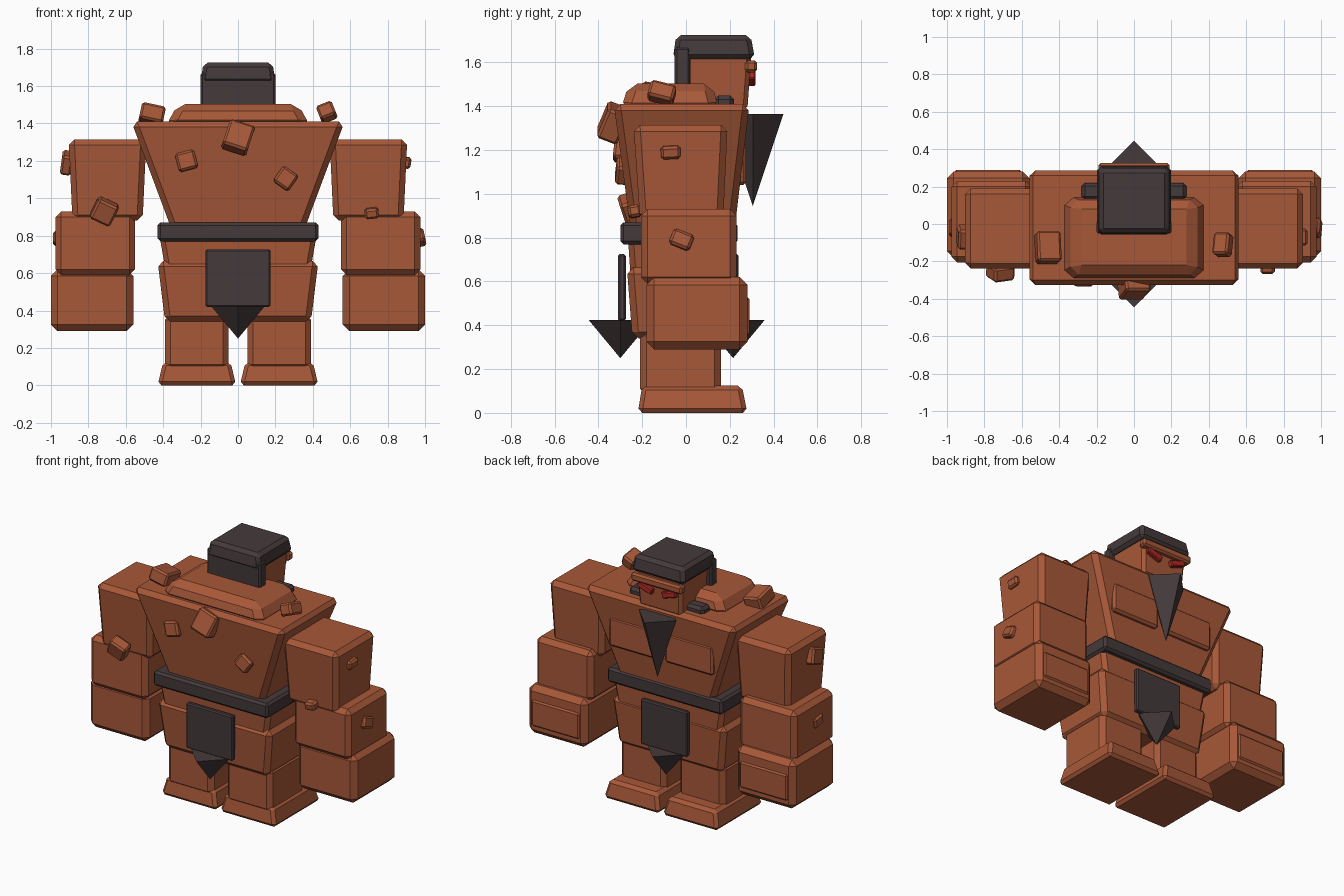
import bpy
import bmesh
from math import radians
from mathutils import Vector, Euler

cube = bpy.data.objects.get("Cube")
if cube:
    bpy.data.objects.remove(cube, do_unlink=True)


def material(name, color):
    m = bpy.data.materials.new(name)
    m.use_nodes = True
    m.diffuse_color = (*color, 1)
    m.node_tree.nodes["Principled BSDF"].inputs["Base Color"].default_value = (*color, 1)
    return m


CLAY = material("rust_clay", (0.39, 0.098, 0.040))
DARK = material("charcoal", (0.058, 0.041, 0.043))
RED = material("eye_red", (0.42, 0.022, 0.018))


def finish(name, bm, mat, bevel):
    if bevel:
        bmesh.ops.bevel(bm, geom=bm.edges[:], offset=bevel, segments=1,
                        profile=0.5, affect='EDGES', clamp_overlap=True)
    bmesh.ops.recalc_face_normals(bm, faces=bm.faces[:])
    mesh = bpy.data.meshes.new(name)
    bm.to_mesh(mesh)
    bm.free()
    mesh.materials.append(mat)
    ob = bpy.data.objects.new(name, mesh)
    bpy.context.collection.objects.link(ob)
    return ob


def block(name, x, y, z, mat=CLAY, bevel=0.03, low_x=None, low_y=None):
    """Chamfered box from ranges; low_x / low_y give a different bottom."""
    bm = bmesh.new()
    bmesh.ops.create_cube(bm, size=1)
    for v in bm.verts:
        low = v.co.z < 0
        rx = low_x if low and low_x else x
        ry = low_y if low and low_y else y
        v.co = (rx[v.co.x > 0], ry[v.co.y > 0], z[not low])
    return finish(name, bm, mat, bevel)


def pair(name, x, y, z, low_x=None, **kw):
    """The same block on the left (+x) and mirrored on the right."""
    def flip(r):
        return (-r[1], -r[0]) if r else None
    block("left_" + name, x, y, z, low_x=low_x, **kw)
    block("right_" + name, flip(x), y, z, low_x=flip(low_x), **kw)


def chunk(name, center, size, turn, mat=CLAY, bevel=0.012):
    """Small tilted block."""
    bm = bmesh.new()
    bmesh.ops.create_cube(bm, size=1)
    rot = Euler([radians(a) for a in turn]).to_matrix()
    for v in bm.verts:
        v.co = rot @ (v.co * Vector(size)) + Vector(center)
    return finish(name, bm, mat, bevel)


def spike(name, center_y, top, tip, radius):
    """Four-sided point hanging down, corners on the axes."""
    bm = bmesh.new()
    ring = [bm.verts.new((radius * dx, center_y + radius * dy, top))
            for dx, dy in ((1, 0), (0, 1), (-1, 0), (0, -1))]
    end = bm.verts.new((0, center_y, tip))
    bm.faces.new(ring)
    for i in range(4):
        bm.faces.new((ring[i], ring[i - 1], end))
    return finish(name, bm, DARK, 0)


# Torso
block("chest", (-0.57, 0.57), (-0.33, 0.29), (0.82, 1.41),
      low_x=(-0.35, 0.35), low_y=(-0.25, 0.22))
block("upper_back", (-0.32, 0.32), (-0.26, 0.12), (1.38, 1.505), bevel=0.04,
      low_x=(-0.39, 0.39), low_y=(-0.30, 0.15))
pair("chest_plate", (0.03, 0.39), (0.15, 0.275), (1.04, 1.24), bevel=0.015)
block("belt", (-0.43, 0.43), (-0.30, 0.235), (0.77, 0.87), mat=DARK, bevel=0.015)
block("abdomen", (-0.42, 0.42), (-0.265, 0.20), (0.575, 0.80), bevel=0.025,
      low_x=(-0.38, 0.38), low_y=(-0.25, 0.19))
block("hips", (-0.43, 0.43), (-0.27, 0.20), (0.34, 0.665),
      low_x=(-0.39, 0.39), low_y=(-0.245, 0.18))

# Loincloth, front and back
block("front_cloth", (-0.175, 0.175), (-0.31, -0.275), (0.42, 0.725), mat=DARK, bevel=0.008)
spike("front_cloth_point", -0.30, 0.425, 0.25, 0.145)
block("back_cloth", (-0.175, 0.175), (0.205, 0.24), (0.42, 0.725), mat=DARK, bevel=0.008)
spike("back_cloth_point", 0.215, 0.425, 0.25, 0.145)

# Legs and feet
pair("leg", (0.05, 0.39), (-0.21, 0.16), (0.08, 0.38))
pair("foot", (0.04, 0.40), (-0.20, 0.255), (0, 0.125), bevel=0.02,
     low_x=(0.01, 0.43), low_y=(-0.22, 0.28))

# Arms
pair("upper_arm", (0.49, 0.905), (-0.24, 0.19), (0.88, 1.315),
     low_x=(0.51, 0.885), low_y=(-0.21, 0.17))
pair("forearm", (0.55, 0.975), (-0.205, 0.23), (0.59, 0.93))
pair("fist", (0.56, 1.0), (-0.18, 0.28), (0.29, 0.62), low_x=(0.56, 1.0), bevel=0.035)
pair("knuckles", (0.60, 0.96), (0.23, 0.29), (0.35, 0.53), bevel=0.012)

# Head and hair
block("head", (-0.175, 0.175), (0.0, 0.30), (1.38, 1.66), bevel=0.02,
      low_x=(-0.16, 0.16), low_y=(0.0, 0.28))
block("brow", (-0.19, 0.19), (0.27, 0.325), (1.555, 1.61), bevel=0.012)
block("hair_cap", (-0.185, 0.185), (-0.045, 0.295), (1.615, 1.725), mat=DARK, bevel=0.022,
      low_x=(-0.20, 0.20), low_y=(-0.06, 0.315))
block("hair_back", (-0.20, 0.20), (-0.052, 0.018), (1.42, 1.67), mat=DARK, bevel=0.01)
block("whiskers", (-0.28, 0.28), (0.13, 0.22), (1.39, 1.45), mat=DARK, bevel=0.018)
spike("beard", 0.305, 1.365, 0.945, 0.14)
for side, s in (("left", 1), ("right", -1)):
    chunk(side + "_eye", (0.09 * s, 0.295, 1.528), (0.11, 0.045, 0.042),
          (0, -18 * s, 0), RED, 0.006)

# Loose stones: centre, size, rotation in degrees
STONES = {
    "back_stone_large": ((0, -0.335, 1.325), (0.14, 0.10, 0.15), (-22, 18, 0)),
    "back_stone_right": ((-0.275, -0.30, 1.20), (0.105, 0.06, 0.10), (-6, -15, 0)),
    "back_stone_left": ((0.255, -0.29, 1.105), (0.10, 0.06, 0.10), (-6, 35, 0)),
    "right_shoulder_stone": ((-0.46, -0.125, 1.445), (0.13, 0.165, 0.09), (-12, 12, 0)),
    "left_shoulder_stone": ((0.475, -0.11, 1.46), (0.09, 0.12, 0.08), (-15, -22, 0)),
    "right_elbow_stone": ((-0.715, -0.255, 0.93), (0.12, 0.08, 0.12), (20, 25, 8)),
    "left_elbow_stone": ((0.715, -0.235, 0.92), (0.075, 0.06, 0.055), (10, -6, 0)),
    "right_arm_stone": ((-0.915, -0.07, 1.19), (0.06, 0.11, 0.11), (20, 8, 0)),
    "left_arm_stone": ((0.90, -0.07, 1.19), (0.05, 0.09, 0.06), (3, 8, 0)),
    "right_forearm_stone": ((-0.97, -0.02, 0.785), (0.04, 0.09, 0.07), (-10, 0, 0)),
    "left_forearm_stone": ((0.975, -0.02, 0.79), (0.05, 0.10, 0.075), (-22, -12, 0)),
}
for name, spec in STONES.items():
    chunk(name, *spec)
